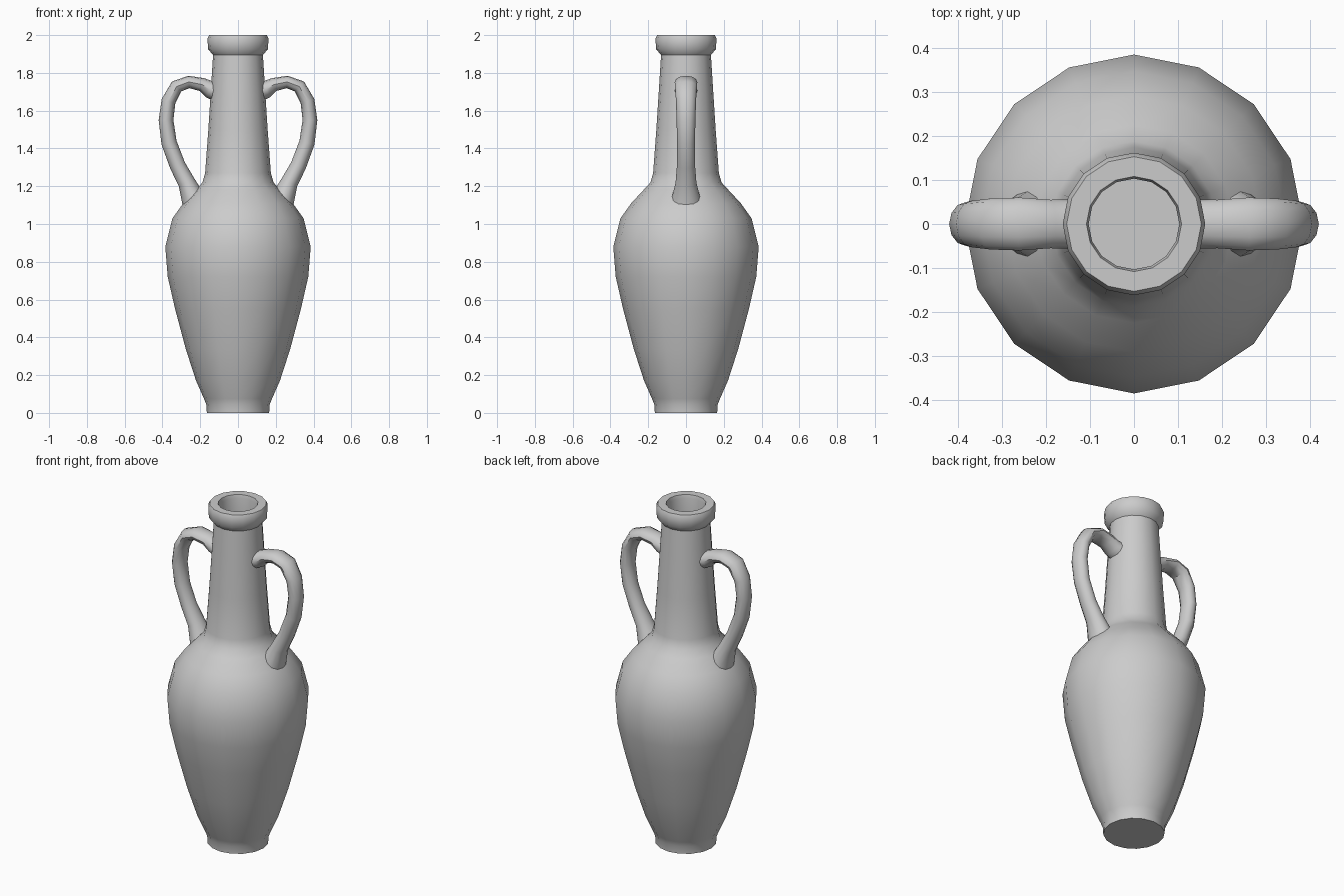
import bpy
import bmesh
from math import cos, sin, pi, radians
from mathutils import Vector

cube = bpy.data.objects.get("Cube")
if cube:
    bpy.data.objects.remove(cube, do_unlink=True)

# Plain grey clay
clay = bpy.data.materials.new("grey_clay")
clay.use_nodes = True
grey = (0.6, 0.6, 0.6, 1)
clay.diffuse_color = grey
clay.node_tree.nodes["Principled BSDF"].inputs["Base Color"].default_value = grey


def skin_rings(name, rings):
    """Join rings of points into a closed, smooth tube with capped ends."""
    bm = bmesh.new()
    loops = [[bm.verts.new(p) for p in ring] for ring in rings]
    count = len(loops[0])
    for low, high in zip(loops, loops[1:]):
        for i in range(count):
            j = (i + 1) % count
            bm.faces.new((low[i], low[j], high[j], high[i]))
    bm.faces.new(loops[0])
    bm.faces.new(loops[-1])
    bmesh.ops.recalc_face_normals(bm, faces=bm.faces)
    mesh = bpy.data.meshes.new(name)
    bm.to_mesh(mesh)
    bm.free()
    mesh.materials.append(clay)
    obj = bpy.data.objects.new(name, mesh)
    bpy.context.collection.objects.link(obj)
    bpy.ops.object.select_all(action="DESELECT")
    obj.select_set(True)
    bpy.context.view_layer.objects.active = obj
    bpy.ops.object.shade_smooth_by_angle(angle=radians(40))
    return obj


# Vessel: foot, belly, shoulder, neck, rim, then down the inside of the mouth
SIDES = 16
profile = [
    (0.165, 0), (0.168, 0.045), (0.18, 0.075), (0.222, 0.17), (0.277, 0.34),
    (0.333, 0.55), (0.372, 0.72), (0.385, 0.88), (0.347, 1.03), (0.29, 1.11),
    (0.225, 1.18), (0.188, 1.22), (0.174, 1.27), (0.157, 1.5), (0.143, 1.72),
    (0.132, 1.895), (0.158, 1.925), (0.162, 1.98), (0.153, 2.0),
    (0.108, 2.0), (0.103, 1.98), (0.103, 1.85),
]
skin_rings("vessel", [
    [(r * cos(2 * pi * i / SIDES), r * sin(2 * pi * i / SIDES), z) for i in range(SIDES)]
    for r, z in profile
])

# Handle path: distance out, height, half thickness, half width
path = [
    (0.10, 1.70, 0.055, 0.066), (0.15, 1.712, 0.046, 0.056),
    (0.19, 1.738, 0.036, 0.055), (0.26, 1.752, 0.033, 0.06),
    (0.325, 1.728, 0.036, 0.058), (0.368, 1.65, 0.038, 0.053),
    (0.381, 1.55, 0.039, 0.05), (0.365, 1.43, 0.041, 0.047),
    (0.32, 1.31, 0.042, 0.048), (0.272, 1.22, 0.046, 0.055),
    (0.24, 1.14, 0.062, 0.075), (0.2, 1.06, 0.085, 0.1),
]
centres = [Vector((x, 0, z)) for x, z, t, w in path]
HANDLE_SIDES = 12
for side, name in ((1, "left_handle"), (-1, "right_handle")):
    rings = []
    for k, (x, z, thick, wide) in enumerate(path):
        along = (centres[min(k + 1, len(path) - 1)] - centres[max(k - 1, 0)]).normalized()
        across = Vector((-along.z, 0, along.x))
        ring = []
        for i in range(HANDLE_SIDES):
            a = 2 * pi * i / HANDLE_SIDES
            p = centres[k] + across * thick * cos(a) + Vector((0, wide * sin(a), 0))
            ring.append((p.x * side, p.y, p.z))
        rings.append(ring)
    skin_rings(name, rings)
